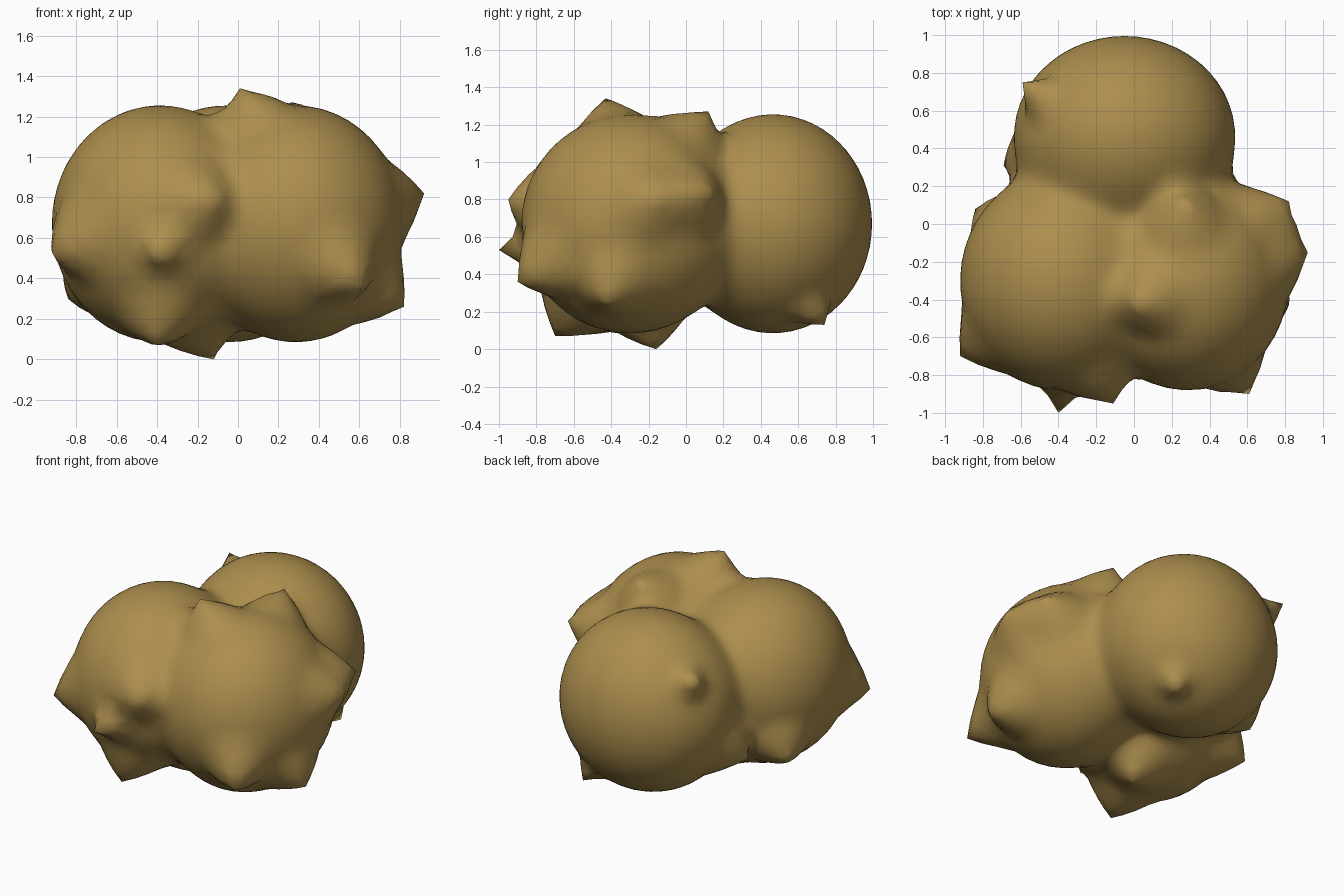
import bpy, bmesh
from mathutils import Vector
from math import exp, log

cube = bpy.data.objects.get("Cube")
if cube:
    bpy.data.objects.remove(cube, do_unlink=True)

# Three rounded lobes: centre and half-size along each axis
LOBES = [(Vector(c), Vector(s)) for c, s in (
    ((-0.05, 0.465, 0.67), (0.585, 0.53, 0.585)),
    ((-0.385, -0.30, 0.67), (0.535, 0.58, 0.585)),
    ((0.285, -0.30, 0.67), (0.535, 0.58, 0.585)))]
CORE = Vector((-0.05, 0.08, 0.67))
BLEND = 0.05

# Pointed bumps pulled out of the skin: tip and reach of the base
WIDE, NARROW = 0.23, 0.13
TIPS = [
    ((0.01, -0.43, 1.34), WIDE), ((0.27, 0.12, 1.27), WIDE),
    ((0.92, -0.15, 0.82), WIDE), ((0.82, 0.12, 0.85), WIDE),
    ((0.82, -0.43, 0.26), WIDE), ((0.61, -0.90, 0.36), WIDE),
    ((-0.11, -0.95, 0.80), WIDE), ((-0.40, -1.00, 0.53), NARROW),
    ((-0.92, -0.70, 0.53), WIDE), ((-0.40, -0.70, 0.07), WIDE),
    ((-0.12, -0.16, 0.00), WIDE), ((-0.84, 0.08, 0.30), WIDE),
    ((-0.69, 0.31, 0.37), WIDE), ((-0.59, 0.75, 1.05), NARROW),
    ((0.27, 0.74, 0.13), NARROW),
]


def lobe_distance(p, centre, size):
    """Approximate distance to one lobe."""
    d = p - centre
    return (Vector(a / b for a, b in zip(d, size)).length - 1) * size.y


def field(p):
    """Smoothly blended distance to the lobes, negative inside."""
    return -BLEND * log(sum(exp(-lobe_distance(p, *lobe) / BLEND) for lobe in LOBES))


def skin_point(direction):
    """Where a ray from the core leaves the blended lobes."""
    near, far = 0.0, 1.6
    for _ in range(16):
        mid = (near + far) / 2
        if field(CORE + direction * mid) < 0:
            near = mid
        else:
            far = mid
    return CORE + direction * near


# Blended body
bm = bmesh.new()
bmesh.ops.create_icosphere(bm, subdivisions=5, radius=1)
for v in bm.verts:
    v.co = skin_point(v.co.normalized())

# Pull each bump from the closest skin point, tapering to its base
rest = [v.co.copy() for v in bm.verts]
for tip, reach in TIPS:
    tip = Vector(tip)
    base = min(rest, key=lambda p: (p - tip).length)
    pull = tip - base
    for v, p in zip(bm.verts, rest):
        d = (p - base).length
        if d < reach:
            v.co += pull * (1 - d / reach)

mesh = bpy.data.meshes.new("lumpy_body")
bm.to_mesh(mesh)
bm.free()
body = bpy.data.objects.new("lumpy_body", mesh)
bpy.context.collection.objects.link(body)

# Single ochre colour
ochre = bpy.data.materials.new("ochre")
ochre.use_nodes = True
colour = (0.41, 0.27, 0.075, 1)
ochre.diffuse_color = colour
ochre.node_tree.nodes["Principled BSDF"].inputs["Base Color"].default_value = colour
mesh.materials.append(ochre)

for poly in mesh.polygons:
    poly.use_smooth = True
